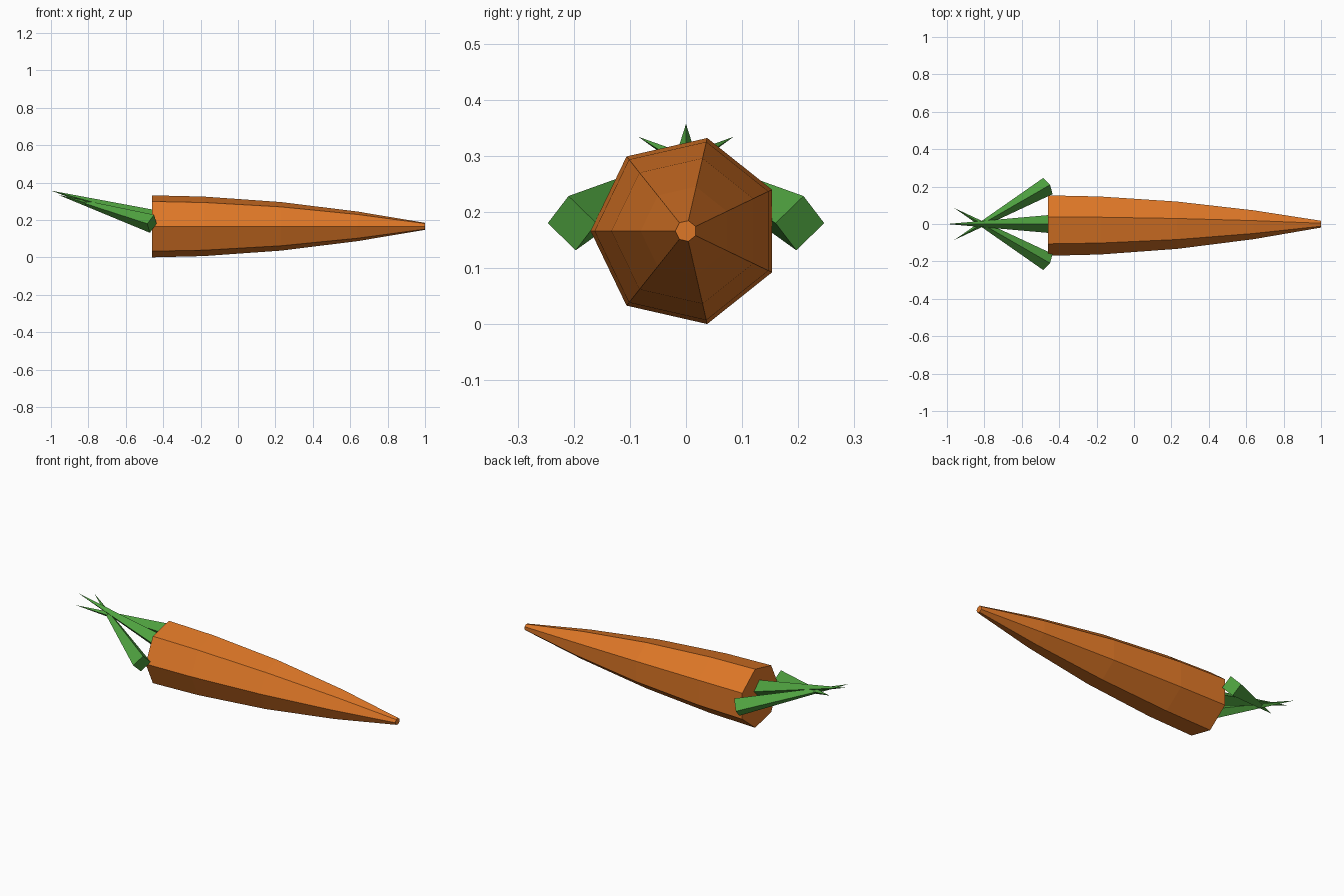
import bpy, bmesh, math
from mathutils import Vector

cube = bpy.data.objects.get("Cube")
if cube:
    bpy.data.objects.remove(cube, do_unlink=True)


def material(name, rgb):
    mat = bpy.data.materials.new(name)
    mat.use_nodes = True
    mat.diffuse_color = (*rgb, 1)
    mat.node_tree.nodes["Principled BSDF"].inputs["Base Color"].default_value = (*rgb, 1)
    return mat


def finish(name, bm, mat):
    bmesh.ops.recalc_face_normals(bm, faces=bm.faces)
    mesh = bpy.data.meshes.new(name)
    bm.to_mesh(mesh)
    bm.free()
    mesh.materials.append(mat)
    obj = bpy.data.objects.new(name, mesh)
    bpy.context.collection.objects.link(obj)


orange = material("carrot orange", (0.73, 0.185, 0.02))
green = material("leaf green", (0.078, 0.36, 0.05))

# Root: seven-sided body lofted along x, capped at both ends
SIDES = 7
AXIS_Z = 0.166
PROFILE = [(-0.46, 0.17), (-0.18, 0.163), (0.23, 0.133), (0.64, 0.081), (1.0, 0.019)]
bm = bmesh.new()
rings = []
for x, r in PROFILE:
    angles = [math.pi + math.tau * i / SIDES for i in range(SIDES)]
    rings.append([bm.verts.new((x, r * math.cos(a), AXIS_Z + r * math.sin(a))) for a in angles])
for a, b in zip(rings, rings[1:]):
    for i in range(SIDES):
        j = (i + 1) % SIDES
        bm.faces.new((a[i], a[j], b[j], b[i]))
bm.faces.new(rings[0])
bm.faces.new(rings[-1])
finish("carrot_root", bm, orange)


# Leaves: four-sided spikes with a diamond base square to their length
def leaf(name, base, tip, radius=0.05):
    base, tip = Vector(base), Vector(tip)
    along = (tip - base).normalized()
    side = along.cross(Vector((0, 0, 1))).normalized()
    up = side.cross(along)
    bm = bmesh.new()
    ring = [bm.verts.new(base + radius * d) for d in (side, up, -side, -up)]
    point = bm.verts.new(tip)
    for i in range(4):
        bm.faces.new((ring[i], ring[(i + 1) % 4], point))
    bm.faces.new(ring)
    finish(name, bm, green)


leaf("middle_leaf", (-0.43, 0, 0.2), (-1, 0, 0.357))
for name, s in (("front_leaf", -1), ("back_leaf", 1)):
    leaf(name, (-0.46, 0.203 * s, 0.18), (-0.96, -0.085 * s, 0.334))
